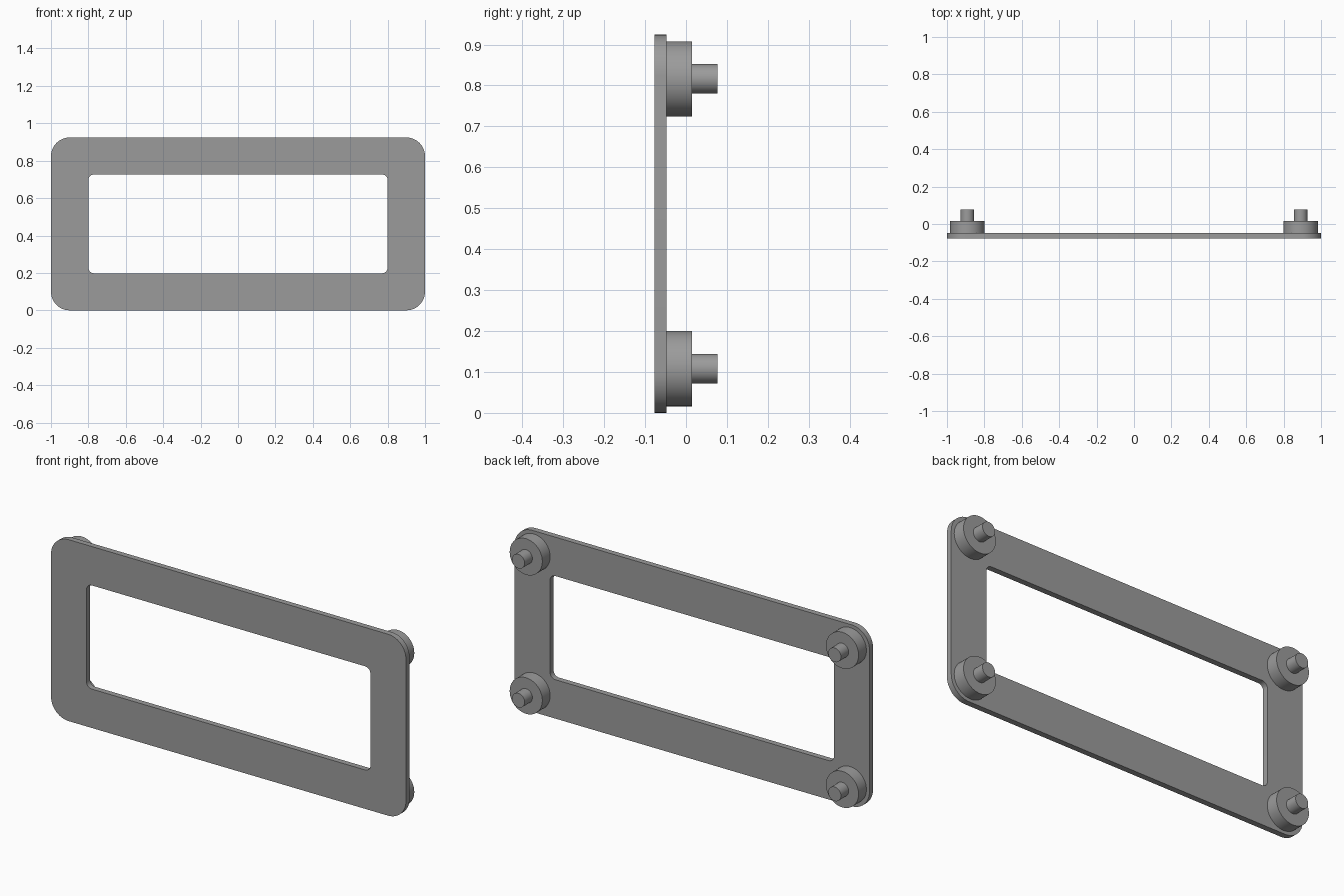
import bpy, bmesh, math

if "Cube" in bpy.data.objects:
    bpy.data.objects.remove(bpy.data.objects["Cube"])

grey = bpy.data.materials.new("mid grey")
grey.diffuse_color = (0.33, 0.33, 0.33, 1)
grey.use_nodes = True
grey.node_tree.nodes["Principled BSDF"].inputs["Base Color"].default_value = grey.diffuse_color

HEIGHT = 0.924
MID_Z = HEIGHT / 2
SEGS = 12  # steps per rounded corner


def finish(bm, name):
    bmesh.ops.recalc_face_normals(bm, faces=bm.faces)
    mesh = bpy.data.meshes.new(name)
    bm.to_mesh(mesh)
    bm.free()
    mesh.materials.append(grey)
    ob = bpy.data.objects.new(name, mesh)
    bpy.context.collection.objects.link(ob)
    bpy.ops.object.select_all(action='DESELECT')
    ob.select_set(True)
    bpy.context.view_layer.objects.active = ob
    bpy.ops.object.shade_smooth_by_angle(angle=math.radians(30))
    return ob


def rounded_rect(half_x, half_z, r):
    pts = []
    for k, (sx, sz) in enumerate([(1, 1), (-1, 1), (-1, -1), (1, -1)]):
        for i in range(SEGS + 1):
            a = math.pi / 2 * (k + i / SEGS)
            pts.append((sx * (half_x - r) + r * math.cos(a),
                        MID_Z + sz * (half_z - r) + r * math.sin(a)))
    return pts


# Flat frame plate with a rounded window
def frame_plate(y0, y1):
    bm = bmesh.new()
    outer = rounded_rect(1.0, MID_Z, 0.1)
    inner = rounded_rect(0.8, 0.264, 0.03)
    # loops in order: outer front, outer back, inner back, inner front
    loops = [[bm.verts.new((x, y, z)) for x, z in pts]
             for pts, y in ((outer, y0), (outer, y1), (inner, y1), (inner, y0))]
    n = len(outer)
    for j in range(4):
        a, b = loops[j], loops[(j + 1) % 4]
        for i in range(n):
            k = (i + 1) % n
            bm.faces.new((a[i], a[k], b[k], b[i]))
    return finish(bm, "frame_plate")


# Wide spacer disc and narrow pin, turned from one stepped profile
def mounting_stud(name, cx, cz):
    profile = [(0.092, -0.048), (0.092, 0.015), (0.036, 0.015), (0.036, 0.077)]
    n = 48
    bm = bmesh.new()
    rings = [[bm.verts.new((cx + r * math.cos(2 * math.pi * i / n), y,
                            cz + r * math.sin(2 * math.pi * i / n)))
              for i in range(n)] for r, y in profile]
    for a, b in zip(rings, rings[1:]):
        for i in range(n):
            k = (i + 1) % n
            bm.faces.new((a[i], a[k], b[k], b[i]))
    bm.faces.new(rings[0])
    bm.faces.new(rings[-1])
    return finish(bm, name)


frame_plate(-0.077, -0.048)
for side, sx in (("left", -1), ("right", 1)):
    for level, sz in (("lower", -1), ("upper", 1)):
        mounting_stud(f"{level}_{side}_stud", sx * 0.891, MID_Z + sz * 0.354)
